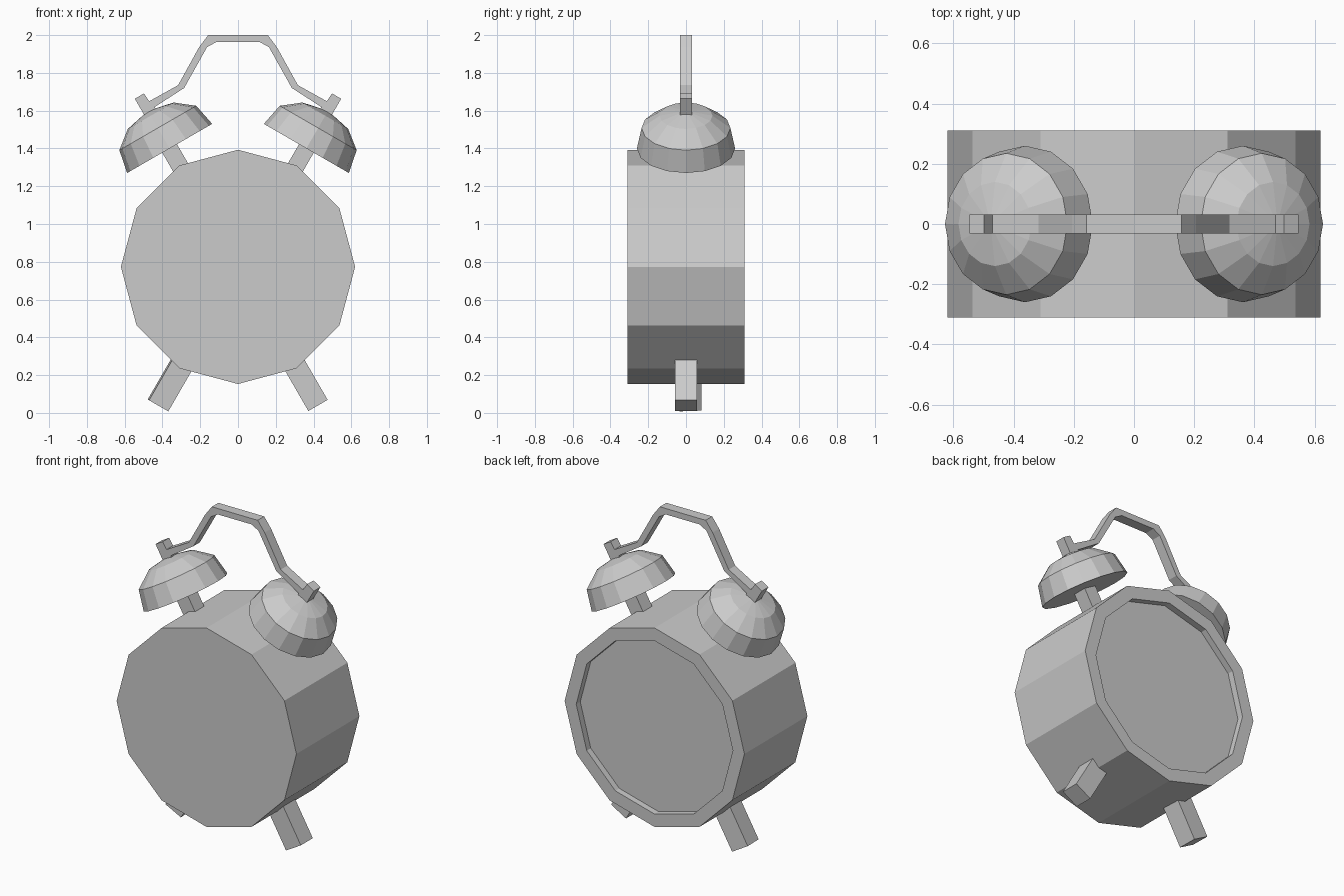
import bpy, bmesh, math
from mathutils import Matrix, Vector

if "Cube" in bpy.data.objects:
    bpy.data.objects.remove(bpy.data.objects["Cube"])

CZ = 0.773              # height of the case centre
TILT = math.radians(30)  # bells and legs radiate at 30 degrees from vertical


def finish(name, bm):
    bmesh.ops.recalc_face_normals(bm, faces=bm.faces)
    mesh = bpy.data.meshes.new(name)
    bm.to_mesh(mesh)
    bm.free()
    obj = bpy.data.objects.new(name, mesh)
    bpy.context.collection.objects.link(obj)
    return obj


def extrude_profile(name, pts, y0, y1):
    """Extrude an (x, z) outline along y; returns bmesh and its back cap."""
    bm = bmesh.new()
    a = [bm.verts.new((x, y0, z)) for x, z in pts]
    b = [bm.verts.new((x, y1, z)) for x, z in pts]
    bm.faces.new(a)
    back = bm.faces.new(b)
    n = len(pts)
    for i in range(n):
        j = (i + 1) % n
        bm.faces.new((a[i], a[j], b[j], b[i]))
    return bm, back


def radial(side, down=False):
    """Frame at the case centre whose z axis points out along a bell or leg."""
    angle = side * (math.pi - TILT if down else TILT)
    return Matrix.Translation((0, 0, CZ)) @ Matrix.Rotation(angle, 4, 'Y')


def radial_bar(name, frame, width, start, end):
    bm = bmesh.new()
    bmesh.ops.create_cube(bm, size=1)
    bm.transform(frame @ Matrix.Translation((0, 0, (start + end) / 2))
                 @ Matrix.Diagonal((width, width, end - start, 1)))
    return finish(name, bm)


def dome(name, frame, rings, apex, base, segments=16):
    bm = bmesh.new()
    loops = []
    for r, h in rings:
        loops.append([bm.verts.new((r * math.cos(2 * math.pi * i / segments),
                                    r * math.sin(2 * math.pi * i / segments),
                                    base + h)) for i in range(segments)])
    top = bm.verts.new((0, 0, base + apex))
    bm.faces.new(loops[0])
    for i in range(segments):
        j = (i + 1) % segments
        for lo, hi in zip(loops, loops[1:]):
            bm.faces.new((lo[i], lo[j], hi[j], hi[i]))
        bm.faces.new((loops[-1][i], loops[-1][j], top))
    bm.transform(frame)
    return finish(name, bm)


# Twelve-sided case with a recessed back panel
outline = [(0.62 * math.sin(math.radians(30 * i)),
            CZ + 0.62 * math.cos(math.radians(30 * i))) for i in range(12)]
bm, back = extrude_profile("case", outline, -0.31, 0.31)
bmesh.ops.recalc_face_normals(bm, faces=bm.faces)
bmesh.ops.inset_region(bm, faces=[back], thickness=0.08)
inner = bmesh.ops.extrude_discrete_faces(bm, faces=[back])["faces"]
bmesh.ops.translate(bm, verts=inner[0].verts, vec=(0, -0.04, 0))
finish("case", bm)

# Bells and their stems
for side, label in ((-1, "left"), (1, "right")):
    frame = radial(side)
    dome(label + "_bell", frame,
         [(0.26, 0), (0.235, 0.125), (0.14, 0.20)], 0.23, 0.724)
    radial_bar(label + "_bell_stem", frame, 0.09, 0.54, 0.76)

# Legs, the left one slightly twisted and set back
for side, label in ((-1, "left"), (1, "right")):
    frame = radial(side, down=True)
    if side < 0:
        frame = (Matrix.Translation((0, 0.02, 0))
                 @ frame @ Matrix.Rotation(math.radians(-4), 4, 'Z'))
    radial_bar(label + "_leg", frame, 0.118, 0.54, 0.847)


# Carrying handle with bolt ends, one flat strip following half a profile
def on_axis(dist, v):
    s, c = math.sin(TILT), math.cos(TILT)
    return (-s * dist + c * v, CZ + c * dist + s * v)


outer = [on_axis(0.90, -0.028), on_axis(1.044, -0.028), on_axis(1.044, 0.028),
         (-0.47, 1.65), (-0.317, 1.735), (-0.206, 1.936), (-0.158, 2.0)]
under = [(-0.116, 1.963), (-0.164, 1.936), (-0.285, 1.72), (-0.44, 1.62),
         on_axis(0.90, 0.028)]
flip = lambda pts: [(-x, z) for x, z in reversed(pts)]
bm, _ = extrude_profile("handle", outer + flip(outer) + flip(under) + under,
                        -0.032, 0.032)
finish("handle", bm)
